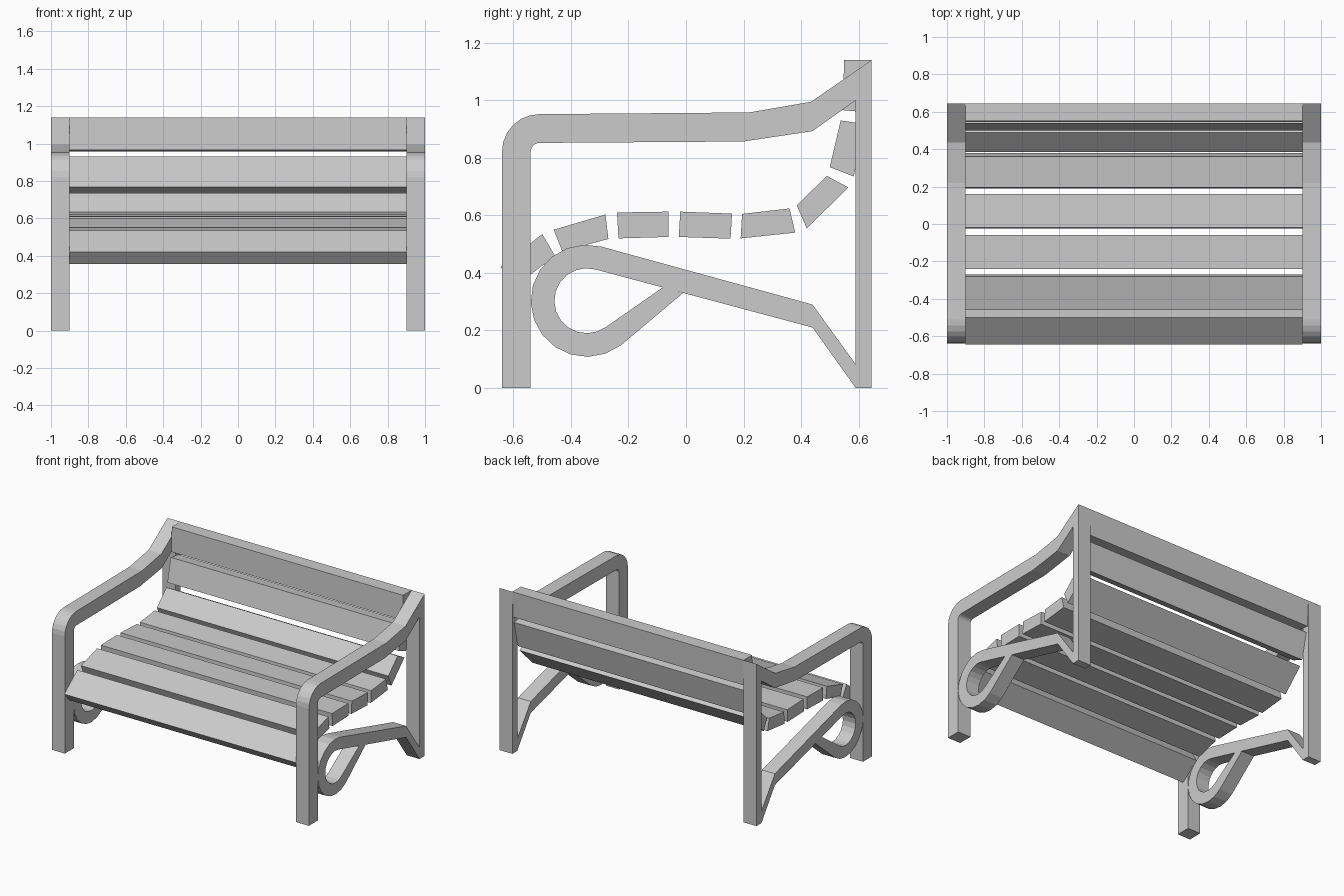
import bpy, bmesh
from math import cos, sin, radians

if "Cube" in bpy.data.objects:
    bpy.data.objects.remove(bpy.data.objects["Cube"])


def make_object(name, bm):
    bmesh.ops.remove_doubles(bm, verts=bm.verts, dist=0.0005)
    bmesh.ops.recalc_face_normals(bm, faces=bm.faces)
    mesh = bpy.data.meshes.new(name)
    bm.to_mesh(mesh)
    bm.free()
    obj = bpy.data.objects.new(name, mesh)
    bpy.context.collection.objects.link(obj)
    return obj


def bar(name, stations, x0, x1):
    """Bent flat bar: each station is an (edge A, edge B) pair of (y, z) points."""
    bm = bmesh.new()
    rings = [[bm.verts.new((x, *p)) for x, p in ((x0, a), (x1, a), (x1, b), (x0, b))]
             for a, b in stations]
    for r, s in zip(rings, rings[1:]):
        for i in range(4):
            j = (i + 1) % 4
            bm.faces.new((r[i], r[j], s[j], s[i]))
    bm.faces.new(rings[0])
    bm.faces.new(rings[-1])
    return make_object(name, bm)


def arc(cy, cz, r_out, r_in, a0, a1, n):
    result = []
    for i in range(n + 1):
        a = radians(a0 + (a1 - a0) * i / n)
        result.append(tuple((cy + r * cos(a), cz + r * sin(a)) for r in (r_out, r_in)))
    return result


# End frame: front leg, armrest, back post and curled brace as one bent bar
path = [((-0.64, 0), (-0.54, 0))]
path += arc(-0.51, 0.822, 0.13, 0.03, 180, 90, 6)
path += [
    ((0.22, 0.958), (0.20, 0.857)),
    ((0.435, 0.995), (0.44, 0.893)),
    ((0.645, 1.14), (0.59, 1.0)),
    ((0.645, 0), (0.59, 0.082)),
    ((0.59, 0), (0.59, 0.082)),
    ((0.44, 0.21), (0.44, 0.29)),
]
# The brace doubles back into a teardrop loop
path += [(b, a) for a, b in arc(-0.345, 0.303, 0.195, 0.113, 75, 307, 13)]
path += [((-0.08, 0.35), (-0.01, 0.33))]
frame = bar("end_frames", path, 0.9, 1.0)
frame.modifiers.new("Mirror", 'MIRROR').use_axis[0] = True

# Slats: four-sided cross-sections in (y, z)
slats = {
    "front_slat": [(-0.645, 0.42), (-0.50, 0.535), (-0.455, 0.458), (-0.59, 0.357)],
    "seat_slat_1": [(-0.46, 0.55), (-0.28, 0.603), (-0.27, 0.518), (-0.43, 0.475)],
    "seat_slat_2": [(-0.24, 0.61), (-0.06, 0.613), (-0.06, 0.525), (-0.235, 0.52)],
    "seat_slat_3": [(-0.02, 0.613), (0.16, 0.606), (0.155, 0.519), (-0.025, 0.525)],
    "seat_slat_4": [(0.195, 0.605), (0.36, 0.624), (0.38, 0.54), (0.19, 0.52)],
    "back_slat_1": [(0.385, 0.635), (0.49, 0.737), (0.565, 0.697), (0.42, 0.555)],
    "back_slat_2": [(0.50, 0.768), (0.538, 0.93), (0.625, 0.917), (0.583, 0.735)],
    "back_slat_3": [(0.55, 1.14), (0.545, 0.966), (0.635, 0.958), (0.645, 1.14)],
}
for name, (a, b, c, d) in slats.items():
    bar(name, [(a, d), (b, c)], -0.9, 0.9)
